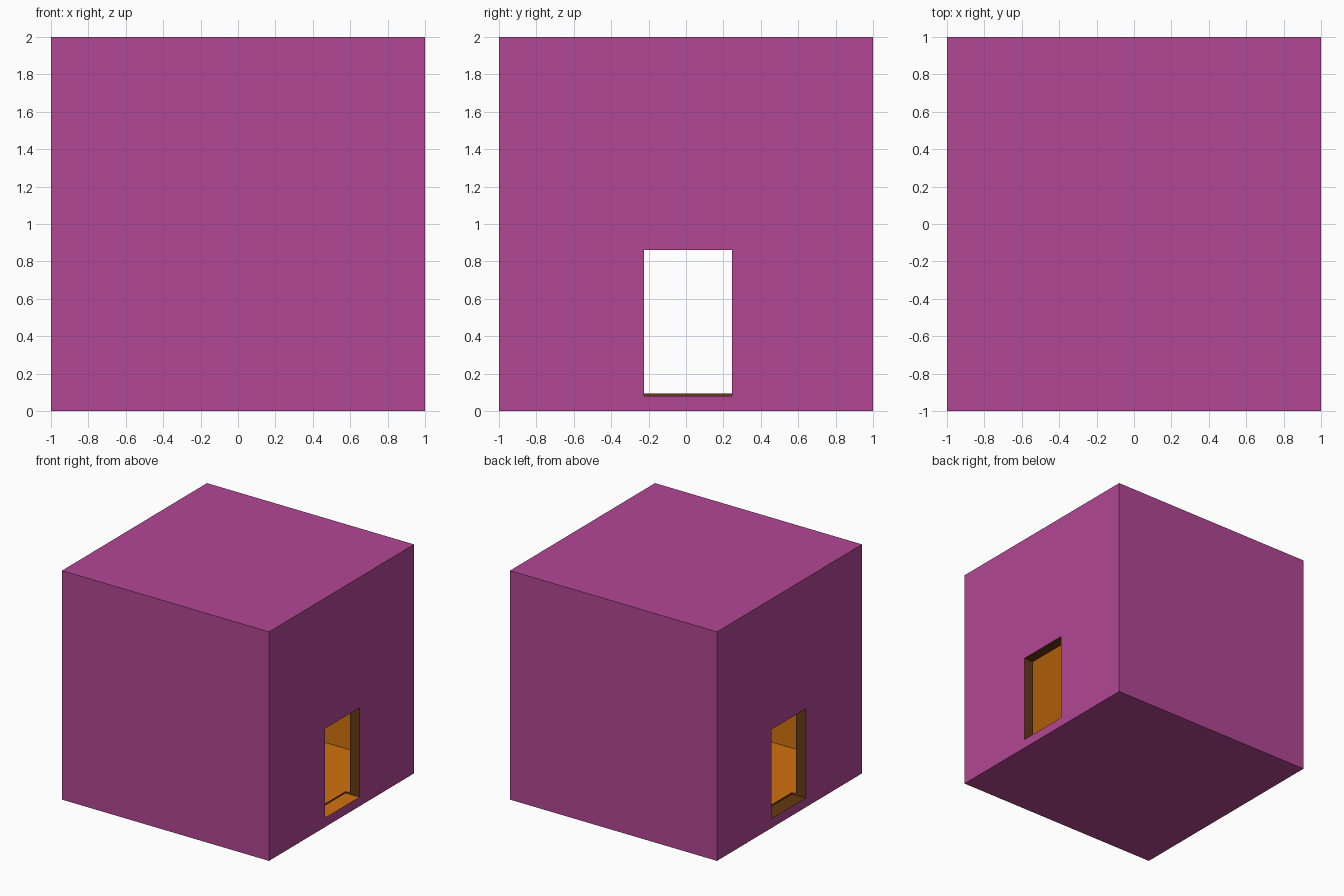
import bpy

if "Cube" in bpy.data.objects:
    bpy.data.objects.remove(bpy.data.objects["Cube"])


def srgb(r, g, b):
    lin = lambda c: c / 12.92 if c <= 0.04045 else ((c + 0.055) / 1.055) ** 2.4
    return (lin(r / 255), lin(g / 255), lin(b / 255), 1)


def material(name, rgb):
    m = bpy.data.materials.new(name)
    m.diffuse_color = srgb(*rgb)
    m.use_nodes = True
    m.node_tree.nodes["Principled BSDF"].inputs["Base Color"].default_value = m.diffuse_color
    return m


MATS = [material("purple_outside", (178, 71, 148)),
        material("orange_inside", (209, 115, 15)),
        material("brown_doorway", (101, 56, 17))]


def box(name, lo, hi, slot):
    bpy.ops.mesh.primitive_cube_add(size=1, location=[(a + b) / 2 for a, b in zip(lo, hi)])
    ob = bpy.context.object
    ob.name = name
    ob.scale = [b - a for a, b in zip(lo, hi)]
    bpy.ops.object.transform_apply(location=True, rotation=False, scale=True)
    for m in MATS:
        ob.data.materials.append(m)
    for f in ob.data.polygons:
        f.material_index = slot
    return ob


def cut(target, cutter):
    mod = target.modifiers.new("cut", 'BOOLEAN')
    mod.operation = 'DIFFERENCE'
    mod.solver = 'EXACT'
    mod.object = cutter
    bpy.context.view_layer.objects.active = target
    bpy.ops.object.modifier_apply(modifier=mod.name)
    bpy.data.objects.remove(cutter)


# Outer block, hollowed into a room
room = box("room_shell", (-1, -1, 0), (1, 1, 2), 0)
W = 0.093
cut(room, box("room_space", (W - 1, W - 1, W), (1 - W, 1 - W, 2 - W), 1))

# Doorways in the two side walls; each bites slightly into the floor
for side in (1, -1):
    xs = sorted((side * 0.865, side * 1.1))
    door = box("doorway_space", (xs[0], -0.225, 0.08), (xs[1], 0.247, 0.86), 2)
    # the right sill is orange like the floor
    for f in door.data.polygons:
        if side == 1 and f.normal.z < -0.5:
            f.material_index = 1
    cut(room, door)
